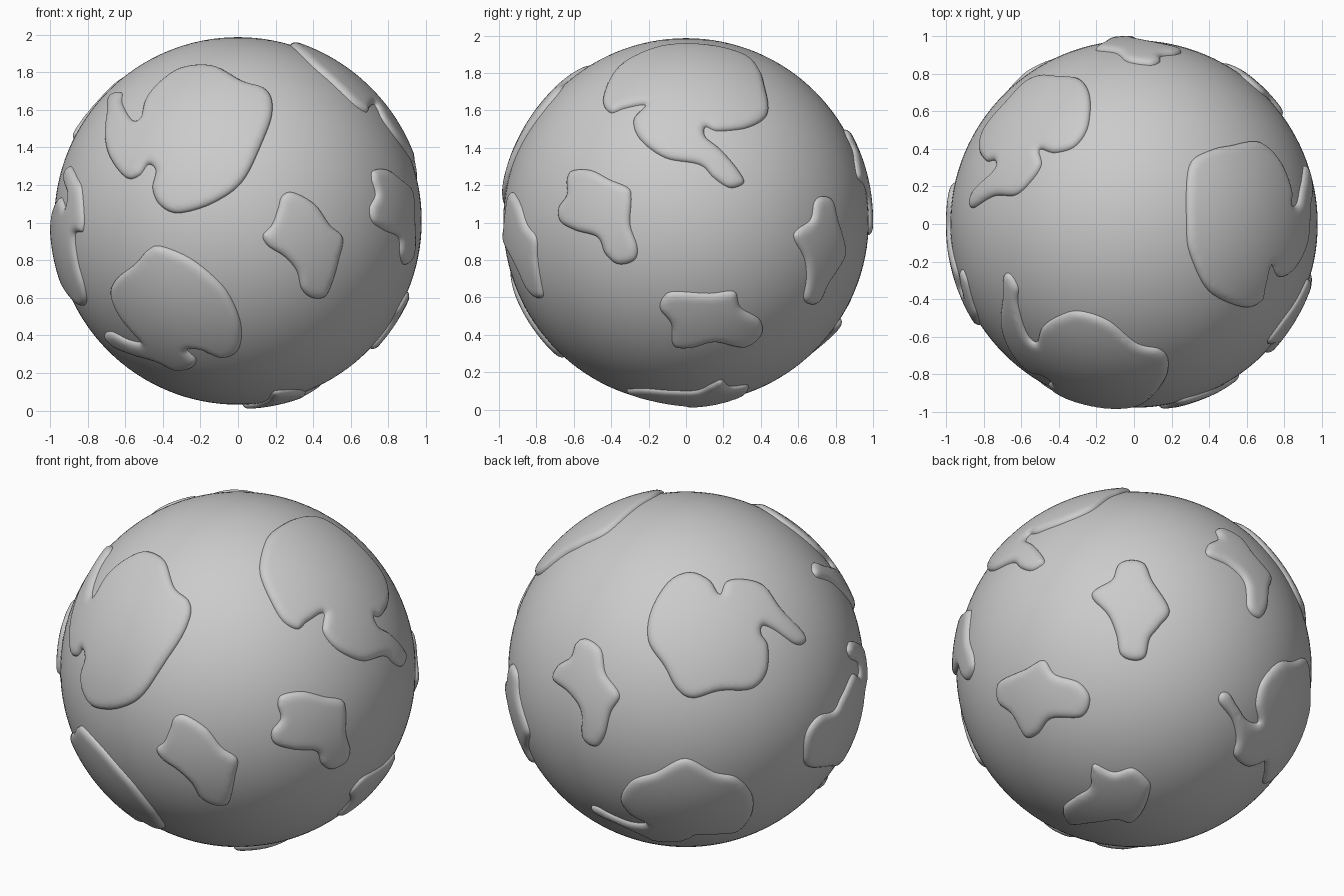
import bpy, bmesh, math
from mathutils import Vector, kdtree
from mathutils.geometry import delaunay_2d_cdt

R, T, LIP = 0.977, 0.024, 0.045
C = Vector((0, 0, 1.009))

# Drawing planes: azimuth, elevation, vertical offset
VIEWS = {"front": (-90, 0, 1.009), "right": (0, 0, 1.009), "top": (-90, 90, 0),
         "back_left": (125, 25, 0), "below": (48, -26, 0)}


def to_sphere(view, u, v):
    az, el, off = VIEWS[view]
    az, el = math.radians(az), math.radians(el)
    h = Vector((math.cos(az), math.sin(az), 0))
    right = Vector((-h.y, h.x, 0))
    cam = h * math.cos(el) + Vector((0, 0, math.sin(el)))
    up = cam.cross(right)
    v -= off
    w = math.sqrt(max(0.0, 0.985 ** 2 - u * u - v * v))
    return (right * u + up * v + cam * w).normalized()


def spline(p, steps=7):
    # closed Catmull-Rom curve
    out, n = [], len(p)
    for i in range(n):
        a, b, c, d = p[i - 1], p[i], p[(i + 1) % n], p[(i + 2) % n]
        for k in range(steps):
            t = k / steps
            out.append(0.5 * (2 * b + (c - a) * t + (2 * a - 5 * b + 4 * c - d) * t * t
                              + (3 * b - a - 3 * c + d) * t ** 3))
    return out


def patch(name, *parts):
    dirs = [to_sphere(view, u, v) for view, pts in parts for u, v in pts]
    n = sum(dirs, Vector()).normalized()
    a = n.orthogonal().normalized()
    b = n.cross(a)

    def flat(d):
        s = Vector((d.dot(a), d.dot(b)))
        return s.normalized() * math.acos(max(-1, min(1, d.dot(n))))

    def lift(q):
        r = q.length
        if r < 1e-9:
            return n.copy()
        return n * math.cos(r) + (a * q.x + b * q.y) * (math.sin(r) / r)

    rim = spline([flat(d) for d in dirs])
    if sum(rim[i - 1].cross(rim[i]) for i in range(len(rim))) < 0:
        rim.reverse()
    m = len(rim)
    # dense copy of the rim for distance lookups
    kd = kdtree.KDTree(m * 4)
    for i in range(m):
        for k in range(4):
            q = rim[i].lerp(rim[(i + 1) % m], k / 4)
            kd.insert((q.x, q.y, 0), i * 4 + k)
    kd.balance()
    dist = lambda q: kd.find((q.x, q.y, 0))[2]
    pts = list(rim)
    # rings inside the rim give the rounded lip
    for off in (0.004, 0.012, 0.024):
        for i in range(m):
            t = (rim[(i + 1) % m] - rim[i - 1]).normalized()
            q = rim[i] + Vector((-t.y, t.x)) * off
            if dist(q) > off * 0.85:
                pts.append(q)
    g = 0.02
    xs, ys = [q.x for q in rim], [q.y for q in rim]
    for i in range(int((max(xs) - min(xs)) / g) + 1):
        for j in range(int((max(ys) - min(ys)) / g) + 1):
            q = Vector((min(xs) + (i + 0.5 * (j % 2)) * g, min(ys) + j * g))
            if dist(q) > 0.03:
                pts.append(q)
    vs, _, fs, *_ = delaunay_2d_cdt(pts, [], [list(range(m))], 1, 1e-5)
    bm = bmesh.new()
    bv = []
    for q in vs:
        s = min(1.0, dist(q) / LIP)
        h = -0.004 + (T + 0.004) * math.sqrt(max(0.0, 1 - (1 - s) ** 2))
        bv.append(bm.verts.new(C + lift(q) * (R + h)))
    for f in fs:
        bm.faces.new([bv[i] for i in f])
    bmesh.ops.delete(bm, geom=[v for v in bm.verts if not v.link_faces], context='VERTS')
    for f in bm.faces:
        f.smooth = True
    me = bpy.data.meshes.new(name)
    bm.to_mesh(me)
    bm.free()
    bpy.context.collection.objects.link(bpy.data.objects.new(name, me))


# Base ball
bpy.ops.mesh.primitive_uv_sphere_add(segments=128, ring_count=64, radius=R, location=C)
bpy.context.object.name = "ball"
bpy.ops.object.shade_smooth()

# Large raised patches
patch("patch_front_upper",
      ("top", [(-.66, -.27), (-.62, -.34), (-.62, -.43), (-.57, -.59), (-.52, -.63), (-.49, -.55),
               (-.40, -.49), (-.29, -.465), (-.13, -.52), (.02, -.64), (.14, -.67)]),
      ("front", [(.185, 1.64), (.16, 1.5), (.04, 1.24), (-.12, 1.11), (-.31, 1.05), (-.415, 1.09),
                 (-.457, 1.18), (-.44, 1.275), (-.48, 1.31), (-.53, 1.25), (-.6, 1.24),
                 (-.68, 1.34), (-.71, 1.45), (-.7, 1.58), (-.695, 1.65)]))
patch("patch_front_lower",
      ("front", [(-.415, .875), (-.266, .816), (-.133, .715), (-.043, .608), (.016, .459),
                 (.005, .325), (-.085, .277), (-.2, .32), (-.27, .32), (-.223, .267), (-.25, .224),
                 (-.335, .213), (-.44, .26), (-.574, .3), (-.654, .336), (-.713, .4),
                 (-.675, .416), (-.585, .373), (-.52, .363), (-.564, .416), (-.638, .51),
                 (-.68, .62), (-.65, .7), (-.55, .78), (-.484, .853)]))
patch("patch_right_upper",
      ("top", [(.42, .4), (.31, .34), (.28, .21), (.28, 0), (.3, -.165), (.4, -.36), (.58, -.445),
               (.68, -.41)]),
      ("right", [(-.33, 1.615), (-.22, 1.63), (-.283, 1.55), (-.245, 1.444), (-.11, 1.347),
                 (.075, 1.31), (.15, 1.24), (.235, 1.187), (.31, 1.21), (.29, 1.27), (.19, 1.39),
                 (.107, 1.46), (.107, 1.513), (.18, 1.492), (.34, 1.513), (.44, 1.588)]),
      ("top", [(.51, .42)]))
patch("patch_back_upper",
      ("back_left", [(.02, .537), (.13, .493), (.186, .416), (.225, .487), (.323, .498),
                     (.433, .46), (.526, .334), (.652, .197), (.652, .142), (.597, .142),
                     (.487, .219), (.427, .24), (.416, .197), (.454, .126), (.444, -.022),
                     (.36, -.11), (.186, -.12), (.038, -.16), (-.05, -.11), (-.12, .016),
                     (-.208, .153), (-.197, .318), (-.1, .482)]))
patch("patch_back_lower",
      ("back_left", [(-.005, -.493), (.16, -.57), (.285, -.6), (.367, -.695), (.36, -.805),
                     (.285, -.887), (.16, -.905)]),
      ("below", [(.723, -.55), (.68, -.57), (.624, -.58), (.564, -.53), (.58, -.44), (.559, -.34),
                 (.493, -.25), (.504, -.197), (.548, -.197), (.586, -.257), (.64, -.335),
                 (.7, -.345)]),
      ("back_left", [(-.318, -.79), (-.36, -.706), (-.296, -.613), (-.17, -.57)]))
patch("patch_left",
      ("back_left", [(.783, -.537), (.668, -.535), (.65, -.449), (.668, -.34), (.734, -.257),
                     (.816, -.23), (.86, -.148)]),
      ("front", [(-.945, 1.135), (-.918, 1.08), (-.905, 1.15), (-.925, 1.22), (-.915, 1.28),
                 (-.89, 1.3), (-.86, 1.24), (-.835, 1.18), (-.824, 1.045), (-.83, .955),
                 (-.87, .935), (-.857, .795), (-.824, .67), (-.81, .58), (-.84, .557)]))

# Small raised patches
patch("spot_front",
      ("front", [(.293, 1.163), (.41, 1.1), (.49, .99), (.56, .92), (.54, .805), (.5, .67),
                 (.463, .603), (.394, .597), (.34, .645), (.314, .74), (.25, .816), (.16, .875),
                 (.133, .933), (.18, .987), (.213, 1.072), (.234, 1.14)]))
patch("spot_right_front",
      ("right", [(-.61, 1.28), (-.513, 1.283), (-.406, 1.23), (-.31, 1.187), (-.294, 1.123),
                 (-.3, .99), (-.262, .87), (-.278, .797), (-.364, .775), (-.433, .83),
                 (-.476, .92), (-.594, .957), (-.674, 1.005), (-.684, 1.08), (-.64, 1.15),
                 (-.64, 1.23)]))
patch("spot_right_lower",
      ("right", [(-.06, .63), (.13, .62), (.26, .63), (.294, .545), (.396, .48), (.406, .4),
                 (.315, .33), (.155, .358), (.02, .326), (-.07, .342), (-.08, .455),
                 (-.14, .535), (-.123, .6)]))
patch("spot_bottom",
      ("below", [(-.203, -.575), (-.1, -.62), (.01, -.602), (.093, -.668), (.1, -.72),
                 (.055, -.82), (-.016, -.876), (-.1, -.86), (-.235, -.87), (-.36, -.865),
                 (-.39, -.79), (-.318, -.74), (-.235, -.695), (-.225, -.624)]))
patch("spot_back_right",
      ("below", [(.01, .548), (.093, .526), (.137, .427), (.23, .263), (.175, .17), (.12, .1),
                 (.093, 0), (.027, -.02), (-.044, .016), (-.066, .126), (-.11, .235),
                 (-.197, .334), (-.18, .383), (-.088, .438), (-.055, .52)]))
patch("spot_back",
      ("back_left", [(-.553, .17), (-.47, .11), (-.444, -.022), (-.367, -.142), (-.416, -.24),
                     (-.449, -.367), (-.498, -.427), (-.57, -.378), (-.58, -.23), (-.646, -.13),
                     (-.734, -.055), (-.706, .022), (-.635, .07), (-.608, .142)]))
